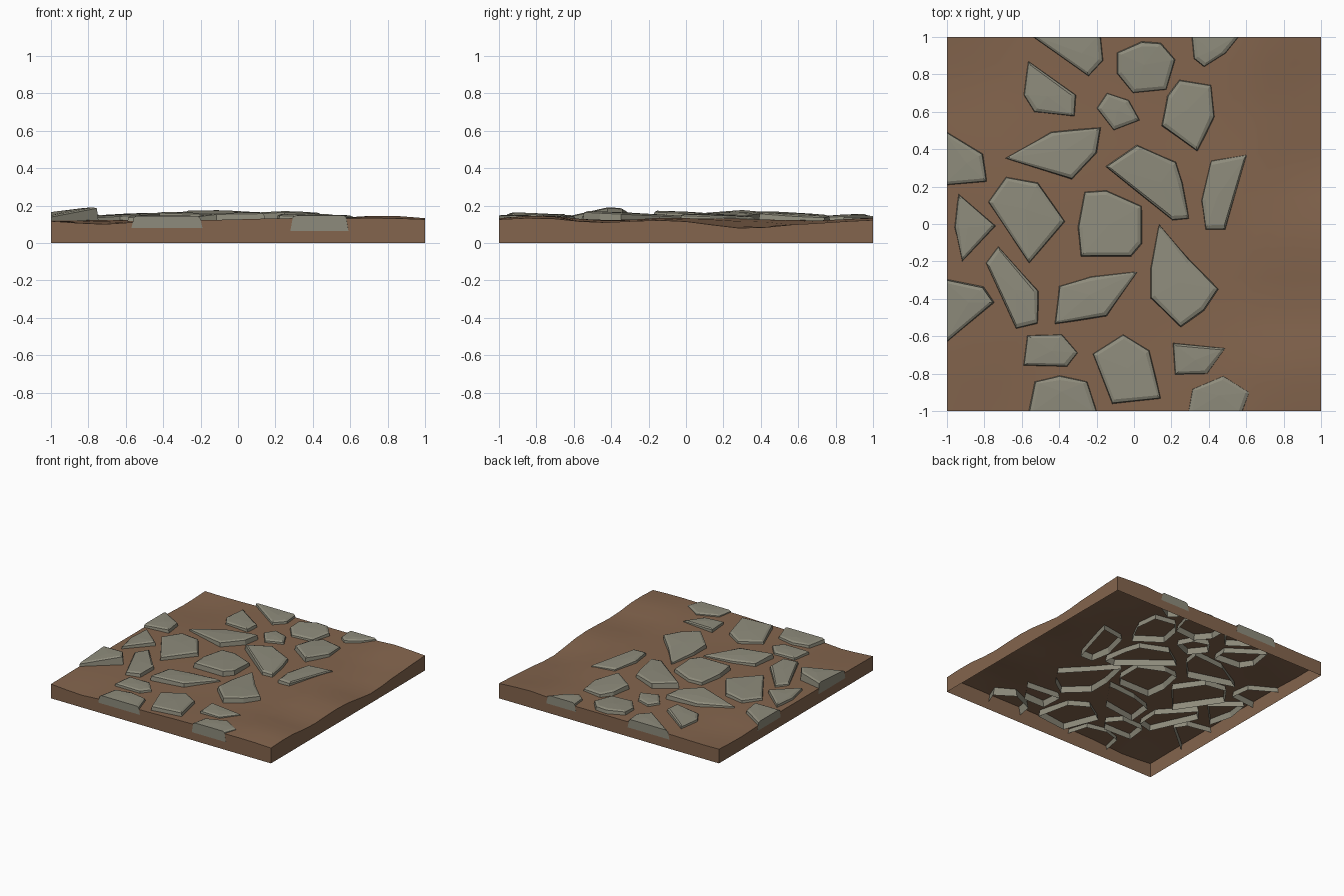
import bpy, bmesh
from math import exp
from mathutils import Vector


def material(name, rgb):
    m = bpy.data.materials.new(name)
    m.diffuse_color = (*rgb, 1)
    return m


earth = material("earth", (0.23, 0.13, 0.075))
rock = material("rock", (0.27, 0.26, 0.20))


def add_object(name, bm, mat):
    me = bpy.data.meshes.new(name)
    bm.to_mesh(me)
    bm.free()
    me.materials.append(mat)
    ob = bpy.data.objects.new(name, me)
    bpy.context.collection.objects.link(ob)
    return ob


# Soil: uneven sheet with side walls, open underneath
BUMPS = [(-0.73, -1, 0.2, -0.02), (0.8, -0.75, 0.25, 0.03), (0.95, 0.32, 0.25, -0.045),
         (0.85, 0.72, 0.2, -0.02), (-0.85, 0.75, 0.22, -0.02), (0.9, -0.5, 0.2, -0.02),
         (0.65, 0.25, 0.25, 0.015), (0.3, -1, 0.35, 0.012), (-0.2, 0, 0.6, 0.008),
         (0.75, 0.95, 0.2, 0.02), (0.75, -0.1, 0.2, 0.015)]


def ground_z(x, y):
    return 0.12 + sum(h * exp(-((x - a) ** 2 + (y - b) ** 2) / r ** 2) for a, b, r, h in BUMPS)


bm = bmesh.new()
bmesh.ops.create_grid(bm, x_segments=14, y_segments=14, size=1)
rim = [e for e in bm.edges if e.is_boundary]
for v in bm.verts:
    v.co.z = ground_z(v.co.x, v.co.y)
walls = bmesh.ops.extrude_edge_only(bm, edges=rim)
for g in walls["geom"]:
    if isinstance(g, bmesh.types.BMVert):
        g.co.z = 0
bmesh.ops.recalc_face_normals(bm, faces=bm.faces)
soil = add_object("soil", bm, earth)
bpy.context.view_layer.objects.active = soil
soil.select_set(True)
bpy.ops.object.shade_smooth_by_angle(angle=0.8)
soil.select_set(False)


# Paving stones: footprint, chamfered tilted top, skirt sunk in the soil, no underside
def stone(pts, top=0.155, tilt=(0.0, 0.0), base=0.075):
    bm = bmesh.new()
    c = sum((Vector(p) for p in pts), Vector((0, 0))) / len(pts)

    def ring(inset, drop, z=None):
        out = []
        for p in pts:
            d = c - Vector(p)
            q = Vector(p) + d.normalized() * inset
            if abs(p[0]) == 1:      # stones cut off at the tile edge stay flush
                q.x = p[0] * 1.0005
            if abs(p[1]) == 1:
                q.y = p[1] * 1.0005
            h = z if z is not None else top - drop + tilt[0] * (q.x - c.x) + tilt[1] * (q.y - c.y)
            out.append(bm.verts.new((q.x, q.y, h)))
        return out

    low, mid, high = ring(0, 0, base), ring(0.015, 0.008), ring(0.035, 0)
    n = len(pts)
    for a, b in ((low, mid), (mid, high)):
        for i in range(n):
            j = (i + 1) % n
            bm.faces.new((a[i], a[j], b[j], b[i]))
    peak = bm.verts.new((c.x, c.y, top + 0.003))
    for i in range(n):
        bm.faces.new((high[i], high[(i + 1) % n], peak))
    bmesh.ops.recalc_face_normals(bm, faces=bm.faces)
    add_object("stone", bm, rock)


# back row
stone([(-.55, 1), (-.24, .78), (-.155, .87), (-.17, 1)], 0.145)
stone([(-.1, .92), (.04, .985), (.15, .975), (.23, .88), (.18, .71), (-.01, .69), (-.1, .8)], 0.15, (0, .05))
stone([(.3, 1), (.31, .88), (.37, .83), (.5, .91), (.57, 1)], 0.145)
stone([(-.57, .88), (-.3, .69), (-.31, .57), (-.54, .59), (-.6, .69)], 0.145, (.05, 0))
stone([(-.21, .62), (-.15, .71), (-.02, .67), (.04, .55), (-.11, .49)], 0.145)
stone([(.24, .78), (.42, .75), (.44, .57), (.34, .38), (.14, .52), (.17, .69)], 0.155, (-.05, -.05))
# middle rows
stone([(-.7, .35), (-.45, .5), (-.17, .52), (-.19, .38), (-.33, .23)], 0.16, (.06, -.03))
stone([(-1, .5), (-.8, .38), (-.78, .22), (-1, .2)], 0.15, (.05, 0))
stone([(-.79, .12), (-.69, .26), (-.51, .23), (-.36, .01), (-.56, -.22)], 0.155, (.04, 0))
stone([(-.94, .17), (-.73, -.01), (-.92, -.21), (-.97, -.02)], 0.15, (.06, 0))
stone([(-.16, .31), (.01, .43), (.23, .34), (.27, .22), (.3, .02), (.21, .01)], 0.16, (-.06, 0))
stone([(.41, .35), (.61, .38), (.49, -.04), (.38, -.04), (.35, .12)], 0.15, (-.03, -.03))
stone([(-.27, .18), (-.15, .19), (.05, .1), (.05, -.11), (-.01, -.18), (-.29, -.18), (-.31, -.02)], 0.165, (0, -.05))
stone([(-.8, -.2), (-.73, -.11), (-.5, -.36), (-.51, -.54), (-.63, -.57)], 0.15, (.06, 0))
stone([(-.41, -.33), (-.23, -.27), (.03, -.25), (-.14, -.5), (-.43, -.54)], 0.155, (-.02, -.06))
stone([(.13, .01), (.3, -.18), (.46, -.35), (.38, -.47), (.25, -.56), (.08, -.4), (.08, -.23)], 0.16, (0, -.05))
# front rows
stone([(-1, -.29), (-.8, -.33), (-.74, -.42), (-1, -.64)], 0.175, (.14, .06))
stone([(-.58, -.59), (-.38, -.58), (-.29, -.69), (-.35, -.77), (-.6, -.76)], 0.145)
stone([(-.23, -.69), (-.06, -.58), (.09, -.67), (.15, -.94), (-.12, -.97)], 0.155, (.02, -.04))
stone([(.2, -.63), (.5, -.66), (.4, -.81), (.21, -.81)], 0.15, (-.04, 0))
stone([(-.57, -1), (-.54, -.84), (-.4, -.8), (-.24, -.84), (-.19, -1)], 0.145, base=0.08)
stone([(.28, -1), (.3, -.88), (.48, -.8), (.63, -.9), (.59, -1)], 0.148, base=0.065)
